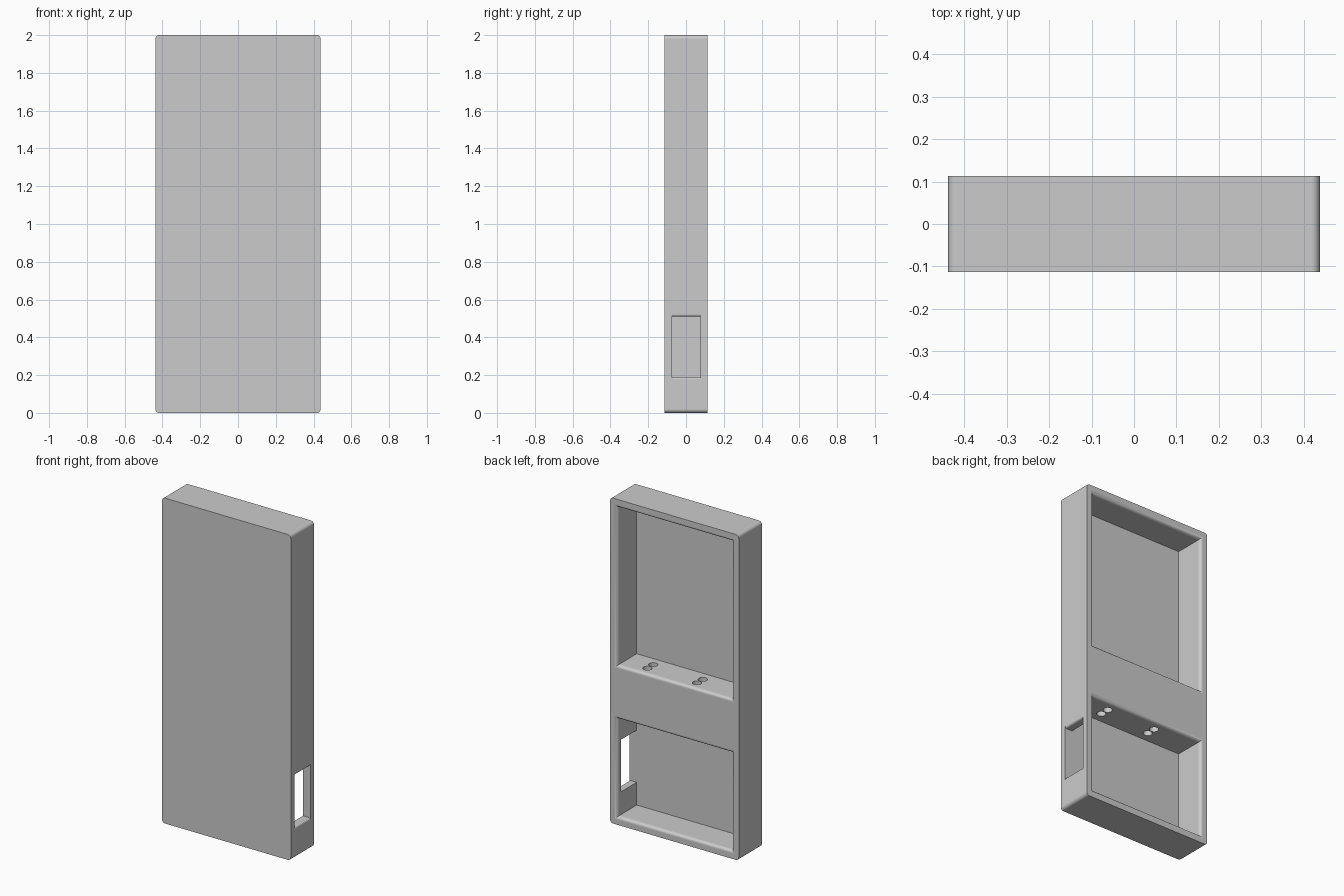
import bpy, bmesh
from math import sin, cos, pi, radians
from mathutils import Vector

if "Cube" in bpy.data.objects:
    bpy.data.objects.remove(bpy.data.objects["Cube"], do_unlink=True)

HX, HY, HEIGHT = 0.4375, 0.1125, 2.0    # half width, half depth, full height
CORNER = 0.02                           # outer corner radius
WALL, FLOOR_Y = 0.05, -0.075            # wall thickness, pocket floor position
STEPS = 8

grey = bpy.data.materials.new("light_grey")
grey.use_nodes = True
colour = (0.6, 0.6, 0.6, 1)
grey.diffuse_color = colour
grey.node_tree.nodes["Principled BSDF"].inputs["Base Color"].default_value = colour


def loft(name, rings):
    """Closed solid skinned through equal-length rings of points."""
    bm = bmesh.new()
    loops = [[bm.verts.new(p) for p in ring] for ring in rings]
    n = len(loops[0])
    for a, b in zip(loops, loops[1:]):
        for i in range(n):
            j = (i + 1) % n
            bm.faces.new((a[i], a[j], b[j], b[i]))
    bm.faces.new(loops[0])
    bm.faces.new(loops[-1])
    bmesh.ops.recalc_face_normals(bm, faces=bm.faces)
    mesh = bpy.data.meshes.new(name)
    bm.to_mesh(mesh)
    bm.free()
    mesh.materials.append(grey)
    obj = bpy.data.objects.new(name, mesh)
    bpy.context.collection.objects.link(obj)
    return obj


def flare(radius):
    """(depth below the face, outward growth) pairs of a rounded rim."""
    angles = [pi / 2 * i / STEPS for i in range(STEPS, -1, -1)]
    return [(radius * (1 - cos(t)), radius * (1 - sin(t))) for t in angles]


def pocket_cutter(name, z0, z1, radius=0.02):
    half = HX - WALL
    stations = [(FLOOR_Y, 0)]
    stations += [(HY - d, g) for d, g in flare(radius)]
    stations.append((HY + 0.03, radius))
    return loft(name, [[(-half - g, y, z0 - g), (half + g, y, z0 - g),
                        (half + g, y, z1 + g), (-half - g, y, z1 + g)]
                       for y, g in stations])


def window_cutter(name, z0, z1, radius=0.012):
    y0, y1 = FLOOR_Y + 0.001, 0.078
    stations = [(HX - WALL - 0.04, 0)]
    stations += [(HX - d, g) for d, g in flare(radius)]
    stations.append((HX + 0.03, radius))
    return loft(name, [[(x, y0, z0 - g), (x, y1, z0 - g),
                        (x, y1, z1 + g), (x, y0, z1 + g)]
                       for x, g in stations])


def hole_cutter(name, x, y, radius=0.026, sides=32):
    ring = [(x + radius * cos(2 * pi * i / sides),
             y + radius * sin(2 * pi * i / sides)) for i in range(sides)]
    return loft(name, [[(px, py, z) for px, py in ring] for z in (0.6, 1.03)])


# Case: upright slab with rounded corners
outline = []
for k, (sx, sz) in enumerate([(1, 1), (-1, 1), (-1, -1), (1, -1)]):
    centre = Vector((sx * (HX - CORNER), sz * (HEIGHT / 2 - CORNER)))
    for i in range(STEPS + 1):
        t = pi / 2 * (k + i / STEPS)
        outline.append(centre + CORNER * Vector((cos(t), sin(t))))
case = loft("case", [[(p.x, y, p.y + HEIGHT / 2) for p in outline]
                     for y in (-HY, HY)])

# Openings: two rear pockets, a side window, paired holes in the divider
cutters = [
    pocket_cutter("upper_pocket_cutter", 0.98, HEIGHT - WALL),
    pocket_cutter("lower_pocket_cutter", WALL, 0.65),
    window_cutter("side_window_cutter", 0.19, 0.51),
]
for x in (0.23, -0.107):
    for y in (-0.01, 0.046):
        cutters.append(hole_cutter("divider_hole_cutter", x, y))

bpy.ops.object.select_all(action="DESELECT")
case.select_set(True)
bpy.context.view_layer.objects.active = case
for cutter in cutters:
    cutter.hide_render = True
    mod = case.modifiers.new("cut", "BOOLEAN")
    mod.operation = "DIFFERENCE"
    mod.solver = "EXACT"
    mod.object = cutter
    bpy.ops.object.modifier_apply(modifier=mod.name)
    bpy.data.objects.remove(cutter, do_unlink=True)

# Smooth the rounded rims, keep flat faces flat
bpy.ops.object.shade_smooth_by_angle(angle=radians(30))
weighted = case.modifiers.new("flat_faces", "WEIGHTED_NORMAL")
weighted.keep_sharp = True
